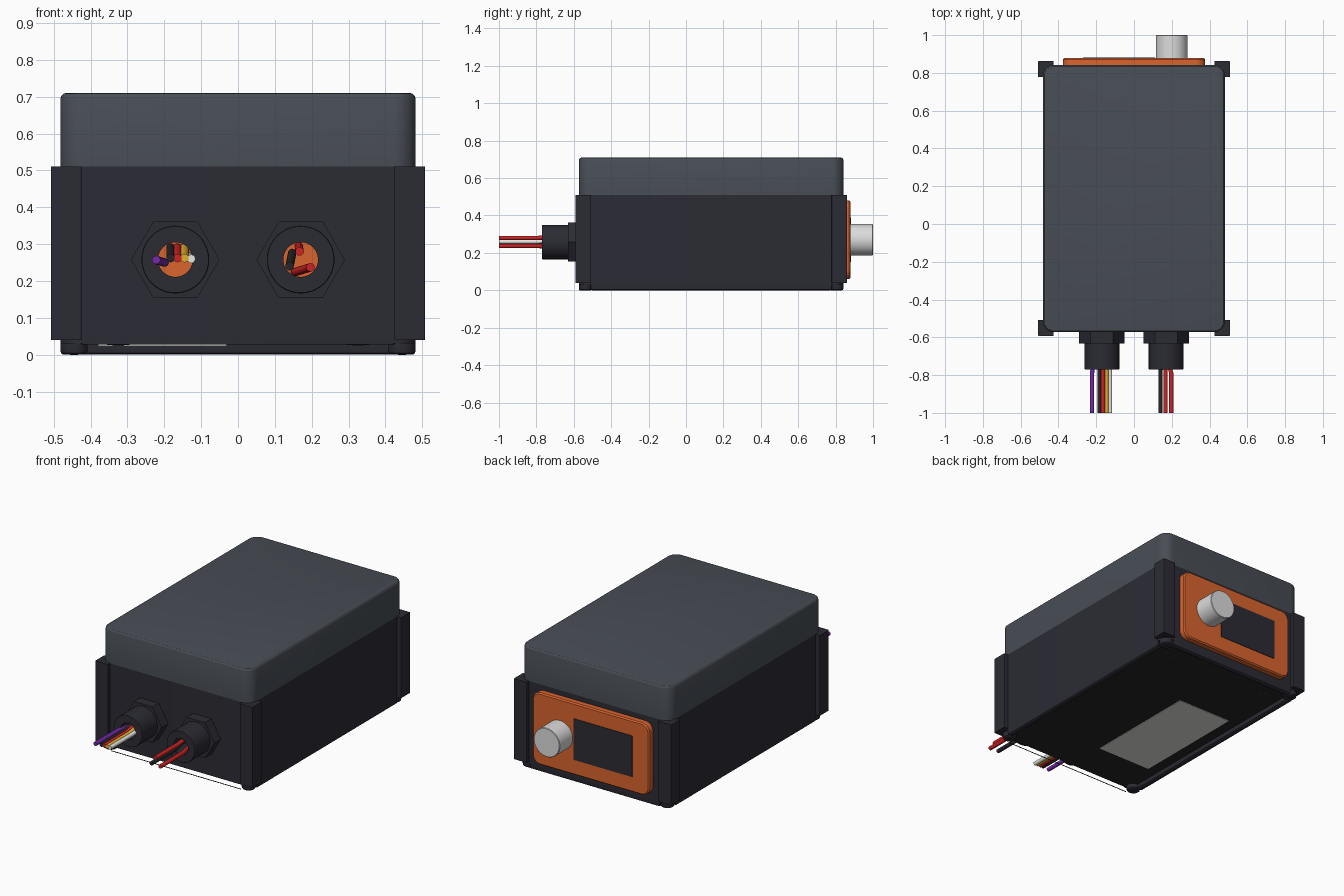
import bpy, bmesh
from math import cos, sin, pi
from mathutils import Vector

old = bpy.data.objects.get("Cube")
if old:
    bpy.data.objects.remove(old, do_unlink=True)

PALETTE = {
    "slate_lid": (72, 77, 85), "charcoal": (43, 43, 52), "black": (38, 38, 40),
    "orange": (218, 100, 46), "light_grey": (220, 220, 220), "white": (235, 235, 230),
    "red": (208, 34, 36), "yellow": (225, 175, 45), "purple": (115, 42, 170),
}


def linear(c):
    c /= 255
    return c / 12.92 if c < 0.04 else ((c + 0.055) / 1.055) ** 2.4


mats = {}
for mat_name, rgb in PALETTE.items():
    m = bpy.data.materials.new(mat_name)
    m.use_nodes = True
    colour = [linear(c) for c in rgb] + [1]
    m.diffuse_color = colour
    m.node_tree.nodes["Principled BSDF"].inputs["Base Color"].default_value = colour
    mats[mat_name] = m

parts = []


def loft(name, rings, mat):
    """Skin a closed solid through a list of matching outlines."""
    bm = bmesh.new()
    loops = [[bm.verts.new(p) for p in ring] for ring in rings]
    n = len(loops[0])
    for a, b in zip(loops, loops[1:]):
        for i in range(n):
            j = (i + 1) % n
            bm.faces.new((a[i], a[j], b[j], b[i]))
    bm.faces.new(loops[0])
    bm.faces.new(loops[-1])
    bmesh.ops.recalc_face_normals(bm, faces=bm.faces)
    mesh = bpy.data.meshes.new(name)
    bm.to_mesh(mesh)
    bm.free()
    mesh.materials.append(mats[mat])
    ob = bpy.data.objects.new(name, mesh)
    bpy.context.collection.objects.link(ob)
    parts.append(ob)


def place(u, v, w, axis):
    return Vector((u, v, w)) if axis == "z" else Vector((u, w, v))


def slab(name, u, v, r, levels, mat, axis="z"):
    """Rounded rectangle over ranges u and v; levels are (position, inset)."""
    rings = []
    for w, inset in levels:
        rad = max(r - inset, 0.001)
        ring = []
        for q, (su, sv) in enumerate(((1, 1), (0, 1), (0, 0), (1, 0))):
            cu = u[su] + (rad + inset) * (1 - 2 * su)
            cv = v[sv] + (rad + inset) * (1 - 2 * sv)
            for k in range(9):
                a = (q + k / 8) * pi / 2
                ring.append(place(cu + rad * cos(a), cv + rad * sin(a), w, axis))
        rings.append(ring)
    loft(name, rings, mat)


def turned(name, x, c, levels, mat, axis="y", sides=40):
    """Round or polygonal solid; levels are (position along axis, radius)."""
    loft(name, [[place(x + r * cos(2 * pi * i / sides),
                       c + r * sin(2 * pi * i / sides), w, axis)
                 for i in range(sides)] for w, r in levels], mat)


def wire(name, end, start, mat):
    """Cable strand: straight outside, bending inside its gland."""
    (x0, z0), (x1, z1) = end, start
    rings = []
    for y, t in ((-1, 0), (-0.79, 0), (-0.75, 0.25), (-0.69, 0.75), (-0.65, 1), (-0.62, 1)):
        cx, cz = x0 + (x1 - x0) * t, z0 + (z1 - z0) * t
        rings.append([Vector((cx + 0.0115 * cos(i * pi / 8), y, cz + 0.0115 * sin(i * pi / 8)))
                      for i in range(16)])
    loft(name, rings, mat)


X, Y = (-0.482, 0.482), (-0.573, 0.842)
FLOOR, BASE, RIM = 0.03, 0.04, 0.51
foot = [(0, 0.008), (0.004, 0.002), (0.012, 0), (FLOOR + 0.002, 0)]

# Housing and lid
slab("housing", X, Y, 0.06, [(FLOOR, 0), (RIM, 0)], "charcoal")
slab("lid", X, Y, 0.06,
     [(RIM, 0), (0.695, 0), (0.703, 0.003), (0.708, 0.008), (0.71, 0.016)], "slate_lid")

# Raised rim under the housing: back rail, thin front lip, recessed floor
slab("back_rail", (-0.42, 0.42), (0.807, Y[1]), 0.002, foot, "charcoal")
slab("front_lip", (-0.42, 0.42), (Y[0], Y[0] + 0.003), 0.001, [(0, 0), (0.003, 0)], "charcoal")
slab("underside_floor", (-0.45, 0.45), (-0.57, 0.81), 0.04,
     [(FLOOR - 0.003, 0), (FLOOR + 0.001, 0)], "black")
slab("underside_label", (-0.38, -0.03), (-0.33, 0.36), 0.002,
     [(FLOOR - 0.006, 0), (FLOOR, 0)], "white")

# Corner posts, side rails, corner bosses and screws
for side, sx in (("left", 1), ("right", -1)):
    slab(f"{side}_rail", sorted((sx * 0.447, sx * X[1])), (-0.51, 0.78), 0.002, foot, "charcoal")
    post_x = sorted((sx * 0.425, sx * 0.508))
    boss_x = sorted((sx * 0.408, sx * X[1]))
    for end, post_y, boss_y, foot_y in (
            ("front", (-0.592, -0.507), (Y[0], -0.5), -0.39),
            ("back", (0.778, 0.862), (0.768, Y[1]), 0.71)):
        slab(f"{end}_{side}_post", post_x, post_y, 0.004, [(BASE, 0), (RIM, 0)], "charcoal")
        slab(f"{end}_{side}_boss", boss_x, boss_y, 0.036, foot, "charcoal")
        for kind, x, y, z, r in (
                ("foot_screw", sx * 0.325, foot_y, FLOOR - 0.003, 0.03),
                ("case_screw", sum(boss_x) / 2, sum(boss_y) / 2, 0.001, 0.022)):
            turned(f"{end}_{side}_{kind}", x, y, [(z - 0.001, r), (z + 0.004, r)],
                   "charcoal", "z", 24)
            turned(f"{end}_{side}_{kind}_socket", x, y,
                   [(z - 0.0015, r * 0.5), (z + 0.003, r * 0.5)], "black", "z", 6)

# Cable glands: hex nut, hollow sleeve, coloured floor of the opening
for side, x in (("right", -0.17), ("left", 0.17)):
    hole, z = 0.047, 0.258
    turned(f"{side}_gland_nut", x, z, [(-0.56, 0.12), (-0.632, 0.12)], "charcoal", sides=6)
    turned(f"{side}_gland_sleeve", x, z,
           [(-0.625, 0.092), (-0.767, 0.092), (-0.77, 0.09), (-0.77, hole), (-0.635, hole)],
           "charcoal")
    turned(f"{side}_gland_floor", x, z, [(-0.641, hole), (-0.634, hole)], "orange")

# Signal wires and power wires
wire("purple_wire", (-0.222, 0.257), (-0.2, 0.25), "purple")
for colour, x in (("black", -0.183), ("red", -0.164), ("yellow", -0.145)):
    wire(colour + "_signal_wire", (x, 0.262), (x, 0.29), colour)
wire("white_wire", (-0.127, 0.26), (-0.135, 0.268), "white")
wire("upper_power_wire", (0.167, 0.28), (0.165, 0.294), "red")
wire("lower_power_wire", (0.197, 0.237), (0.155, 0.224), "red")
wire("ground_wire", (0.14, 0.24), (0.147, 0.275), "black")

# Back control panel, screen and knob
slab("control_panel", (-0.377, 0.377), (0.06, 0.48), 0.05,
     [(0.83, 0), (0.872, 0), (0.879, 0.007)], "orange", "y")
slab("screen", (-0.27, 0.11), (0.15, 0.39), 0.002,
     [(0.875, 0), (0.882, 0)], "charcoal", "y")
turned("knob", 0.2, 0.27, [(0.87, 0.084), (0.997, 0.084), (1.0, 0.081)], "light_grey")

# Smooth the round surfaces, keep the edges sharp
bpy.ops.object.select_all(action="DESELECT")
for ob in parts:
    ob.select_set(True)
bpy.context.view_layer.objects.active = parts[0]
bpy.ops.object.shade_smooth_by_angle()
